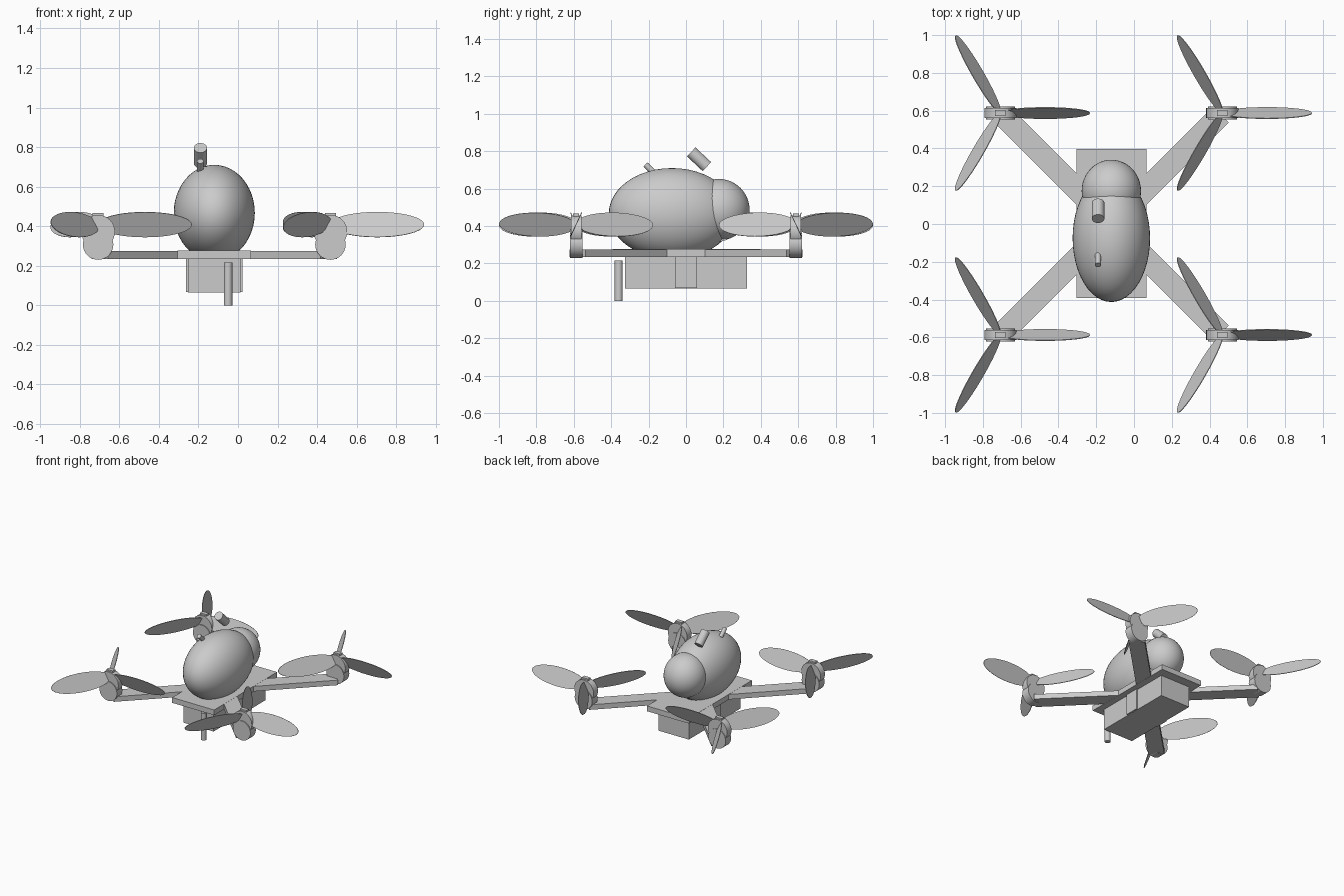
import bpy
from math import pi, radians, cos, sin
from mathutils import Matrix

if "Cube" in bpy.data.objects:
    bpy.data.objects.remove(bpy.data.objects["Cube"])

CX = -0.12       # frame centre
REACH = 0.5875   # motor offset from the centre on each axis


def finish(name, smooth=False):
    ob = bpy.context.object
    ob.name = name
    bpy.ops.object.transform_apply(location=False, rotation=False, scale=True)
    if smooth:
        bpy.ops.object.shade_smooth_by_angle(angle=radians(40))
    return ob


def box(name, loc, size, rot=(0, 0, 0)):
    bpy.ops.mesh.primitive_cube_add(size=1, location=loc, rotation=rot)
    bpy.context.object.scale = size
    return finish(name)


def cyl(name, loc, r, depth, rot=(0, 0, 0), n=32):
    bpy.ops.mesh.primitive_cylinder_add(vertices=n, radius=r, depth=depth, location=loc, rotation=rot)
    return finish(name, True)


def ellipsoid(name, loc, radii):
    bpy.ops.mesh.primitive_uv_sphere_add(segments=48, ring_count=24, radius=1, location=loc)
    bpy.context.object.scale = radii
    return finish(name, True)


def blade(name, hub, angle, pitch):
    # thin elliptical disc, tilted about its length, then swung round the hub
    bpy.ops.mesh.primitive_cylinder_add(vertices=40, radius=1, depth=1)
    ob = bpy.context.object
    ob.scale = (0.237, 0.07, 0.004)
    finish(name)
    ob.matrix_world = (Matrix.Translation(hub) @ Matrix.Rotation(angle, 4, 'Z')
                       @ Matrix.Translation((0.237, 0, 0)) @ Matrix.Rotation(pitch, 4, 'X'))


# centre frame
box("centre_plate", (CX, 0.003, 0.255), (0.37, 0.79, 0.042))
box("battery", (CX, 0, 0.15), (0.265, 0.65, 0.17))
box("battery_strap", (CX, 0, 0.152), (0.287, 0.115, 0.168))

# body shell and rounded tail dome
ellipsoid("body_shell", (CX, -0.075, 0.467), (0.205, 0.338, 0.243))
ellipsoid("rear_dome", (CX, 0.175, 0.487), (0.157, 0.165, 0.165))
box("rear_support", (CX, 0.12, 0.315), (0.09, 0.2, 0.03), (radians(15), 0, 0))

# tilted tubes on top, hanging antenna below
cyl("top_tube", (-0.19, 0.07, 0.757), 0.033, 0.115, (radians(47), 0, 0))
cyl("small_top_tube", (-0.191, -0.19, 0.703), 0.016, 0.075, (radians(47), 0, 0))
cyl("antenna", (-0.05, -0.36, 0.108), 0.021, 0.216)

# four arms, each with motor and propeller
for sx, sy in ((1, 1), (-1, 1), (-1, -1), (1, -1)):
    tag = ("front" if sy < 0 else "back") + ("_left" if sx < 0 else "_right")
    mx, my = CX + sx * REACH, sy * REACH
    box(tag + "_arm", (CX + sx * 0.29, sy * 0.29, 0.255), (0.82, 0.118, 0.04), (0, 0, sx * sy * pi / 4))
    side = (pi / 2, 0, 0)
    cyl(tag + "_motor", (mx, my, 0.372), 0.085, 0.055, side)
    cyl(tag + "_motor_mount", (mx, my, 0.307), 0.077, 0.068, side)
    box(tag + "_hub", (mx, my, 0.44), (0.055, 0.032, 0.055))
    # opposite corners turn the same way
    pitch = radians(65) * (1 if sx == sy * -1 else -1)
    if sx * sy > 0:
        pitch = -radians(65)
    for k in range(3):
        blade(f"{tag}_blade_{k + 1}", (mx, my, 0.408), k * 2 * pi / 3, pitch)
